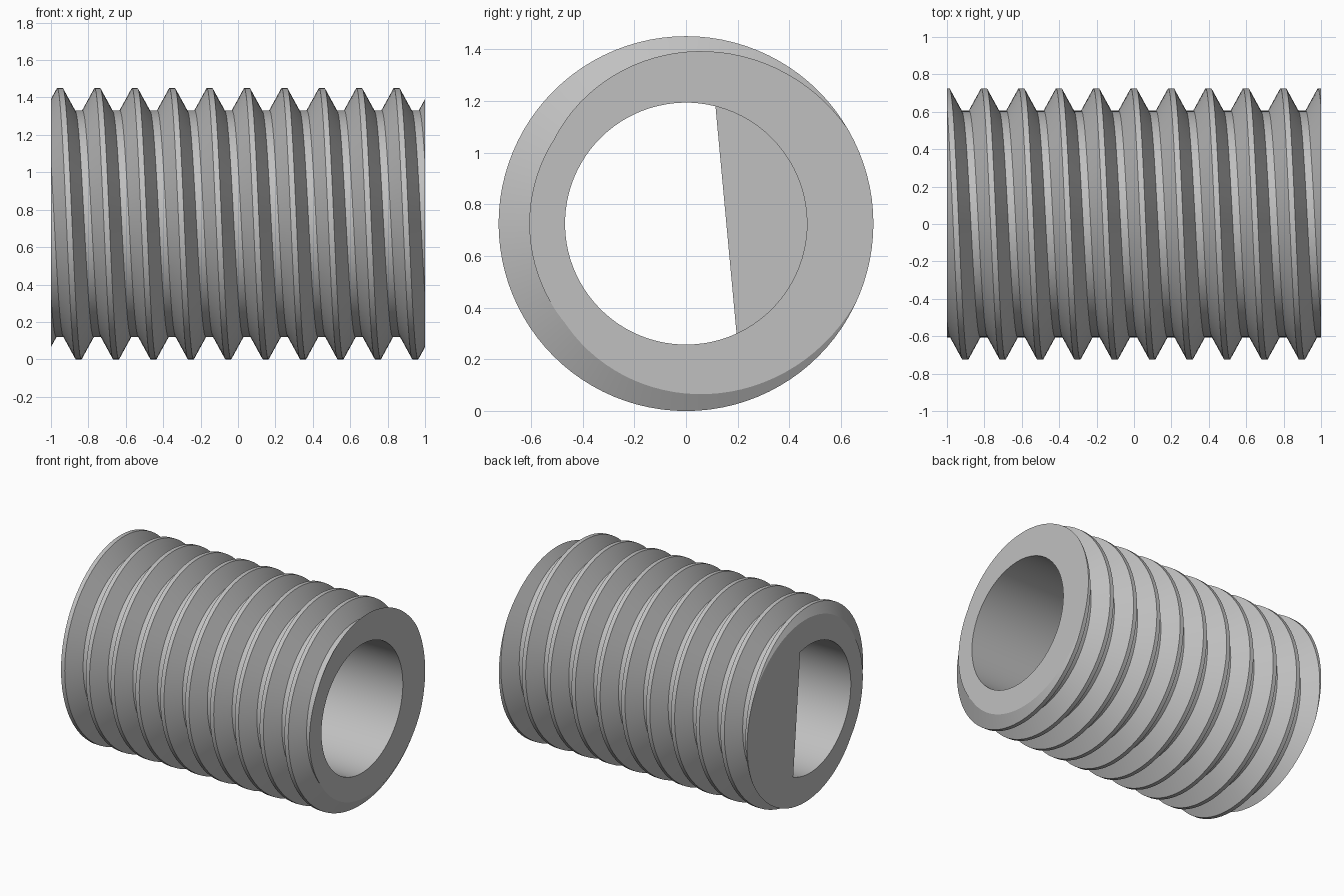
import bpy, bmesh, math

cube = bpy.data.objects.get("Cube")
if cube:
    bpy.data.objects.remove(cube)

PITCH, CREST_R, ROOT_R, BORE_R = 0.2, 0.725, 0.606, 0.468
COLUMNS = 96            # facets around the thread
CREST_TOP = -0.752      # x of a crest along the top line
KEY_DEPTH = 0.4         # length of the flat key inside the left-hand end
KEY_START, KEY_END = math.radians(14.1), math.radians(155.3)
# one pitch of the thread: offset from the crest centre, radius
PROFILE = [(-0.08, ROOT_R), (-0.015, CREST_R), (0.015, CREST_R), (0.08, ROOT_R)]


def ring_point(x, radius, angle):
    """Point around the x axis; the angle runs from the top towards +y."""
    return (x, radius * math.sin(angle), CREST_R + radius * math.cos(angle))


def skin(bm, rows, closed=False):
    """Join neighbouring rows of vertices with quads."""
    for a, b in zip(rows, rows[1:]):
        count = len(a) if closed else len(a) - 1
        for i in range(count):
            j = (i + 1) % len(a)
            bm.faces.new((a[i], a[j], b[j], b[i]))


bm = bmesh.new()

# Helical outer thread, made overlong and trimmed square at both ends
rows = []
for turn in range(-3, 13):
    for offset, radius in PROFILE:
        row = []
        for i in range(COLUMNS + 1):
            t = i / COLUMNS
            x = CREST_TOP + offset + PITCH * (turn - t)
            row.append(bm.verts.new(ring_point(x, radius, math.tau * t)))
        rows.append(row)
skin(bm, rows)
bmesh.ops.remove_doubles(bm, verts=bm.verts[:], dist=1e-5)
for side in (-1, 1):
    bmesh.ops.bisect_plane(bm, geom=bm.verts[:] + bm.edges[:] + bm.faces[:],
                           plane_co=(side, 0, 0), plane_no=(side, 0, 0),
                           clear_outer=True)

# Bore: full circle on one side, keyed to a D shape near the other end
KEY_STEPS, OPEN_STEPS = 32, 56
key_angles = [KEY_START + (KEY_END - KEY_START) * i / KEY_STEPS
              for i in range(KEY_STEPS)]
open_span = math.tau - (KEY_END - KEY_START)
open_angles = [KEY_END + open_span * i / OPEN_STEPS for i in range(OPEN_STEPS)]


def bore_ring(x, angles):
    return [bm.verts.new(ring_point(x, BORE_R, a)) for a in angles]


step = bore_ring(-1 + KEY_DEPTH, key_angles + open_angles)
skin(bm, [step, bore_ring(1, key_angles + open_angles)], closed=True)
d_step = step[KEY_STEPS:] + [step[0]]
d_end = bore_ring(-1, open_angles + [KEY_START + math.tau])
skin(bm, [d_step, d_end], closed=True)
bm.faces.new(step[:KEY_STEPS + 1])

# Flat end faces between the thread outline and the bore
for side in (-1, 1):
    rim = [e for e in bm.edges if e.is_boundary
           and all(abs(v.co.x - side) < 1e-5 for v in e.verts)]
    bmesh.ops.triangle_fill(bm, use_beauty=True, edges=rim, normal=(side, 0, 0))

bmesh.ops.recalc_face_normals(bm, faces=bm.faces[:])
mesh = bpy.data.meshes.new("threaded_sleeve")
bm.to_mesh(mesh)
bm.free()

sleeve = bpy.data.objects.new("threaded_sleeve", mesh)
bpy.context.collection.objects.link(sleeve)

# Plain grey metal colour
grey = bpy.data.materials.new("grey")
grey.use_nodes = True
grey.diffuse_color = (0.53, 0.53, 0.53, 1)
grey.node_tree.nodes["Principled BSDF"].inputs["Base Color"].default_value = grey.diffuse_color
mesh.materials.append(grey)

# Smooth around the axis, crisp along the thread and end edges
bpy.ops.object.select_all(action="DESELECT")
sleeve.select_set(True)
bpy.context.view_layer.objects.active = sleeve
bpy.ops.object.shade_smooth_by_angle(angle=math.radians(18))
